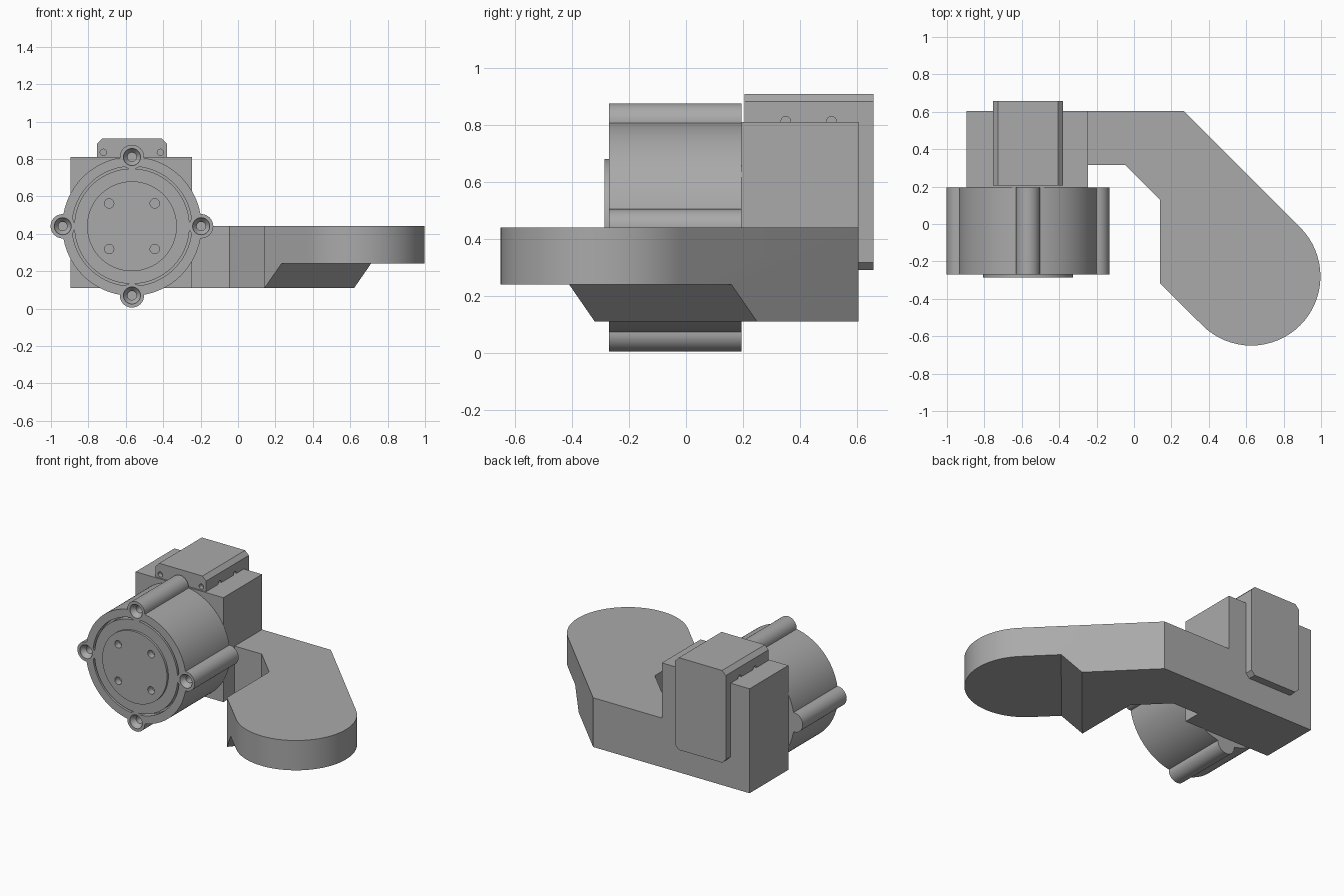
import bpy
import bmesh
import math
from mathutils import Matrix, Vector

if "Cube" in bpy.data.objects:
    bpy.data.objects.remove(bpy.data.objects["Cube"], do_unlink=True)

grey = bpy.data.materials.new("plain grey")
grey.use_nodes = True
grey.diffuse_color = (0.4, 0.4, 0.4, 1)
grey.node_tree.nodes["Principled BSDF"].inputs["Base Color"].default_value = grey.diffuse_color

AXIS = Vector((-0.567, 0, 0.44))  # motor axis runs along y
FRONT, BACK = -0.27, 0.195


def finish(name, bm):
    bmesh.ops.recalc_face_normals(bm, faces=bm.faces)
    mesh = bpy.data.meshes.new(name)
    bm.to_mesh(mesh)
    bm.free()
    mesh.materials.append(grey)
    obj = bpy.data.objects.new(name, mesh)
    bpy.context.collection.objects.link(obj)
    return obj


def loft(name, lower, upper):
    """Solid between two outlines with matching points."""
    bm = bmesh.new()
    a = [bm.verts.new(p) for p in lower]
    b = [bm.verts.new(p) for p in upper]
    bm.faces.new(a)
    bm.faces.new(b)
    for i in range(len(a)):
        j = (i + 1) % len(a)
        bm.faces.new((a[i], a[j], b[j], b[i]))
    return finish(name, bm)


def box(name, x0, x1, y0, y1, z0, z1):
    outline = [(x0, y0), (x1, y0), (x1, y1), (x0, y1)]
    return loft(name, [(x, y, z0) for x, y in outline], [(x, y, z1) for x, y in outline])


def lathe(name, profile, centre, steps=64, turn="Y"):
    """Revolve (radius, along) points that start and end on the axis."""
    bm = bmesh.new()
    verts = [bm.verts.new((r, a, 0)) for r, a in profile]
    edges = [bm.edges.new(pair) for pair in zip(verts, verts[1:])]
    bmesh.ops.spin(bm, geom=verts + edges, cent=(0, 0, 0), axis=(0, 1, 0),
                   angle=math.tau, steps=steps, use_merge=True)
    bmesh.ops.remove_doubles(bm, verts=bm.verts, dist=1e-5)
    if turn == "X":
        bm.transform(Matrix.Rotation(math.pi / 2, 4, "Z"))
    bm.transform(Matrix.Translation(centre))
    return finish(name, bm)


def combine(obj, tool, operation):
    mod = obj.modifiers.new(operation.lower(), "BOOLEAN")
    mod.operation, mod.object, mod.solver = operation, tool, "EXACT"
    bpy.context.view_layer.objects.active = obj
    bpy.ops.object.modifier_apply(modifier=mod.name)
    bpy.data.objects.remove(tool, do_unlink=True)


def smooth(obj):
    bpy.ops.object.select_all(action="DESELECT")
    obj.select_set(True)
    bpy.context.view_layer.objects.active = obj
    bpy.ops.object.shade_smooth_by_angle(angle=math.radians(25))


# Motor housing with a ring groove and a raised output disc
motor = lathe("motor_housing", [
    (0, -0.285), (0.24, -0.285), (0.24, FRONT), (0.308, FRONT), (0.308, -0.23),
    (0.32, -0.23), (0.32, FRONT), (0.372, FRONT), (0.372, BACK), (0, BACK)], AXIS, 96)

# Four screw lugs with countersunk holes
for k in range(4):
    a = k * math.pi / 2
    spot = AXIS + 0.37 * Vector((math.cos(a), 0, math.sin(a)))
    lug = lathe("lug", [(0, FRONT), (0.065, FRONT), (0.065, BACK), (0, BACK)], spot, 32)
    combine(motor, lug, "UNION")
    hole = lathe("lug_hole", [(0, -0.3), (0.048, -0.3), (0.045, -0.262),
                              (0.024, -0.235), (0.024, -0.18), (0, -0.18)], spot, 32)
    combine(motor, hole, "DIFFERENCE")

# Four screw holes in the output disc
for sx in (-1, 1):
    for sz in (-1, 1):
        spot = AXIS + Vector((sx * 0.122, 0, sz * 0.122))
        hole = lathe("disc_hole", [(0, -0.32), (0.025, -0.32), (0.025, -0.24), (0, -0.24)], spot, 24)
        combine(motor, hole, "DIFFERENCE")
smooth(motor)

# Cranked arm with a round end
outline = [(-0.895, 0.605), (0.265, 0.605)]
for i in range(33):
    a = math.radians(45 - 180 * i / 32)
    outline.append((0.627 + 0.37 * math.cos(a), -0.28 + 0.37 * math.sin(a)))
outline += [(0.14, -0.318), (0.14, 0.13), (-0.045, 0.315), (-0.895, 0.315)]
arm = loft("bracket_arm", [(x, y, 0.11) for x, y in outline], [(x, y, 0.44) for x, y in outline])

# Upright motor mount, joined to the arm
combine(arm, box("mount", -0.895, -0.245, BACK, 0.605, 0.11, 0.81), "UNION")

# Sloped relief under the round end
along = Vector((0.48, 0.57, 0))
slope = Vector((0.09, -0.09, 0.13))
away = Vector((1.5, -1.5, 0))
start = Vector((0.14, -0.322, 0.11)) - along
low = [start - slope, start + 3 * along - slope]
high = [p + 2 * slope for p in low]
combine(arm, loft("relief", low + [low[1] + away, low[0] + away],
                  high + [high[1] + away, high[0] + away]), "DIFFERENCE")
smooth(arm)

# Chamfered drive unit set through the mount
x0, x1, z0, z1, c = -0.755, -0.38, 0.29, 0.908, 0.027
shape = [(x0 + c, z0), (x1 - c, z0), (x1, z0 + c), (x1, z1 - c),
         (x1 - c, z1), (x0 + c, z1), (x0, z1 - c), (x0, z0 + c)]
drive = loft("drive_unit", [(x, 0.205, z) for x, z in shape], [(x, 0.657, z) for x, z in shape])

# Small screw holes in the sides and front of the drive unit
pin = [(0, -0.03), (0.017, -0.03), (0.017, 0.03), (0, 0.03)]
for x in (x0, x1):
    for y in (0.35, 0.51):
        combine(drive, lathe("side_hole", pin, Vector((x, y, 0.812)), 24, "X"), "DIFFERENCE")
for x in (x0 + 0.035, x1 - 0.035):
    combine(drive, lathe("front_hole", pin, Vector((x, 0.205, 0.835)), 24), "DIFFERENCE")
